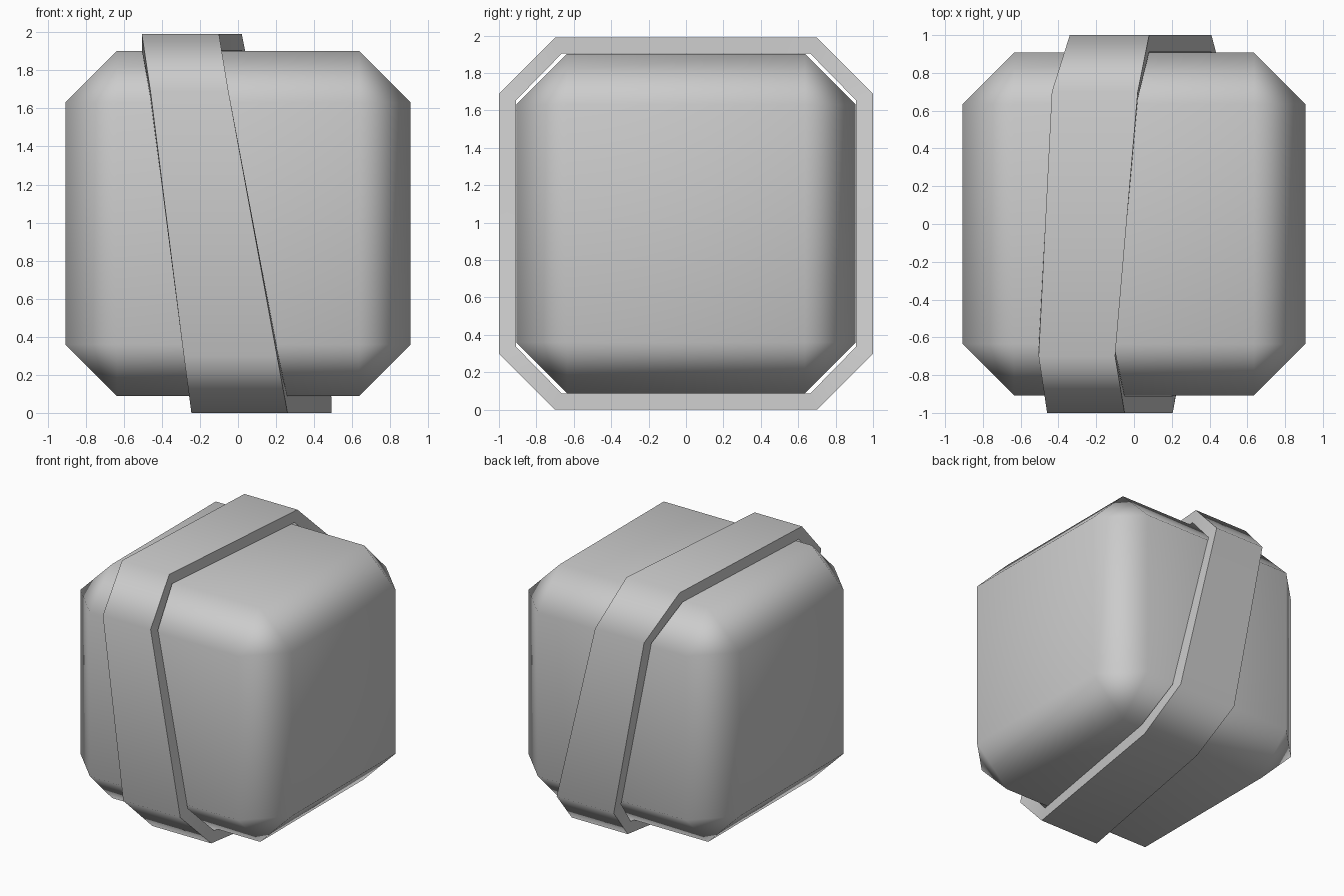
import bpy, bmesh, math

if "Cube" in bpy.data.objects:
    bpy.data.objects.remove(bpy.data.objects["Cube"])

CZ = 0.995  # centre height


def finish(name, bm):
    bmesh.ops.recalc_face_normals(bm, faces=bm.faces)
    mesh = bpy.data.meshes.new(name)
    bm.to_mesh(mesh)
    bm.free()
    ob = bpy.data.objects.new(name, mesh)
    bpy.context.collection.objects.link(ob)
    bpy.ops.object.select_all(action='DESELECT')
    bpy.context.view_layer.objects.active = ob
    ob.select_set(True)
    bpy.ops.object.shade_smooth_by_angle(angle=math.radians(62))
    mod = ob.modifiers.new("weighted_normals", 'WEIGHTED_NORMAL')
    mod.keep_sharp = True
    return ob


# chamfered block: one quad per side, chamfered edges, triangular corners
bm = bmesh.new()
bmesh.ops.create_cube(bm, size=1.815)
bmesh.ops.bevel(bm, geom=bm.edges[:], offset=0.272, offset_type='OFFSET',
                segments=1, affect='EDGES', profile=0.5)
bmesh.ops.translate(bm, verts=bm.verts, vec=(0, 0, CZ))
finish("chamfered_block", bm)

# slanted strap: octagonal loop (outer y, z, inner y, z), with its left and right x
o, c, i, k = 1.0, 0.70, 0.91, 0.663
signs = [(-1, 1, 0), (-1, 1, 1), (-1, -1, 1), (-1, -1, 0),
         (1, -1, 0), (1, -1, 1), (1, 1, 1), (1, 1, 0)]
spans = [(-0.505, -0.10), (-0.46, -0.05), (-0.285, 0.205), (-0.245, 0.26),
         (0.01, 0.49), (-0.08, 0.41), (-0.34, 0.08), (-0.435, 0.02)]
bm = bmesh.new()
rings = []
for (sy, sz, side), (x0, x1) in zip(signs, spans):
    oy, oz = (o, 0.695) if side else (c, CZ)
    iy, iz = (i, k - 0.005) if side else (k, 0.91)
    rings.append([bm.verts.new((x, sy * y, CZ + sz * z)) for x, y, z in
                  ((x0, oy, oz), (x1, oy, oz), (x1, iy, iz), (x0, iy, iz))])
for n in range(8):
    a, b = rings[n], rings[(n + 1) % 8]
    for j in range(4):
        m = (j + 1) % 4
        bm.faces.new((a[j], a[m], b[m], b[j]))
finish("strap", bm)
